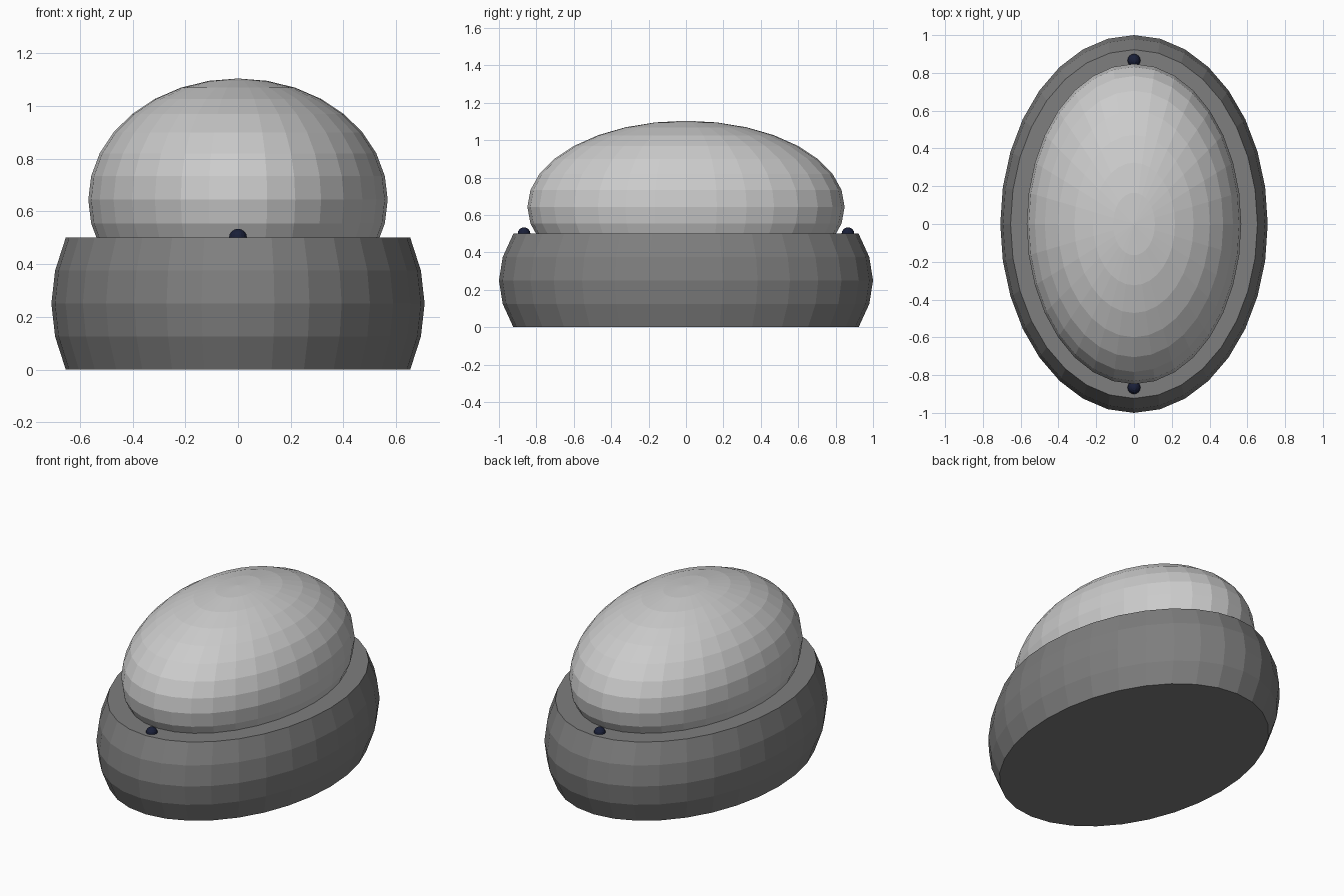
import bpy, bmesh, math

if "Cube" in bpy.data.objects:
    bpy.data.objects.remove(bpy.data.objects["Cube"])

SEGMENTS = 32
WIDTH_RATIO = 0.708


def coloured(obj, name, rgb):
    mat = bpy.data.materials.new(name)
    mat.diffuse_color = (*rgb, 1.0)
    mat.use_nodes = True
    mat.node_tree.nodes["Principled BSDF"].inputs["Base Color"].default_value = mat.diffuse_color
    obj.data.materials.append(mat)


def ellipsoid(name, centre, radii, segments, rings):
    bm = bmesh.new()
    bmesh.ops.create_uvsphere(bm, u_segments=segments, v_segments=rings, radius=1.0)
    bmesh.ops.scale(bm, vec=radii, verts=bm.verts)
    mesh = bpy.data.meshes.new(name)
    bm.to_mesh(mesh)
    bm.free()
    obj = bpy.data.objects.new(name, mesh)
    obj.location = centre
    bpy.context.collection.objects.link(obj)
    return obj


def oval_band(name, profile):
    # stack of oval rings with flat end caps
    bm = bmesh.new()
    rings = []
    for r, z in profile:
        angles = [2 * math.pi * i / SEGMENTS for i in range(SEGMENTS)]
        rings.append([bm.verts.new((WIDTH_RATIO * r * math.cos(a), r * math.sin(a), z))
                      for a in angles])
    for low, high in zip(rings, rings[1:]):
        for i in range(SEGMENTS):
            j = (i + 1) % SEGMENTS
            bm.faces.new((low[i], low[j], high[j], high[i]))
    bm.faces.new(rings[0][::-1])
    bm.faces.new(rings[-1])
    mesh = bpy.data.meshes.new(name)
    bm.to_mesh(mesh)
    bm.free()
    obj = bpy.data.objects.new(name, mesh)
    bpy.context.collection.objects.link(obj)
    return obj


# Bulging oval base
base = oval_band("base", [(0.923, 0), (0.98, 0.125), (1.0, 0.25), (0.98, 0.375), (0.923, 0.5)])
coloured(base, "dark_grey", (0.21, 0.21, 0.21))

# Dome seated in the base
ellipsoid("dome", (0, 0, 0.644), (0.568, 0.848, 0.46), SEGMENTS, 16)

# Small studs at the front and back of the rim
for label, side in (("front", -1), ("back", 1)):
    stud = ellipsoid(label + "_stud", (0, side * 0.866, 0.5), (0.034,) * 3, 16, 8)
    coloured(stud, label + "_navy", (0.01, 0.014, 0.04))
